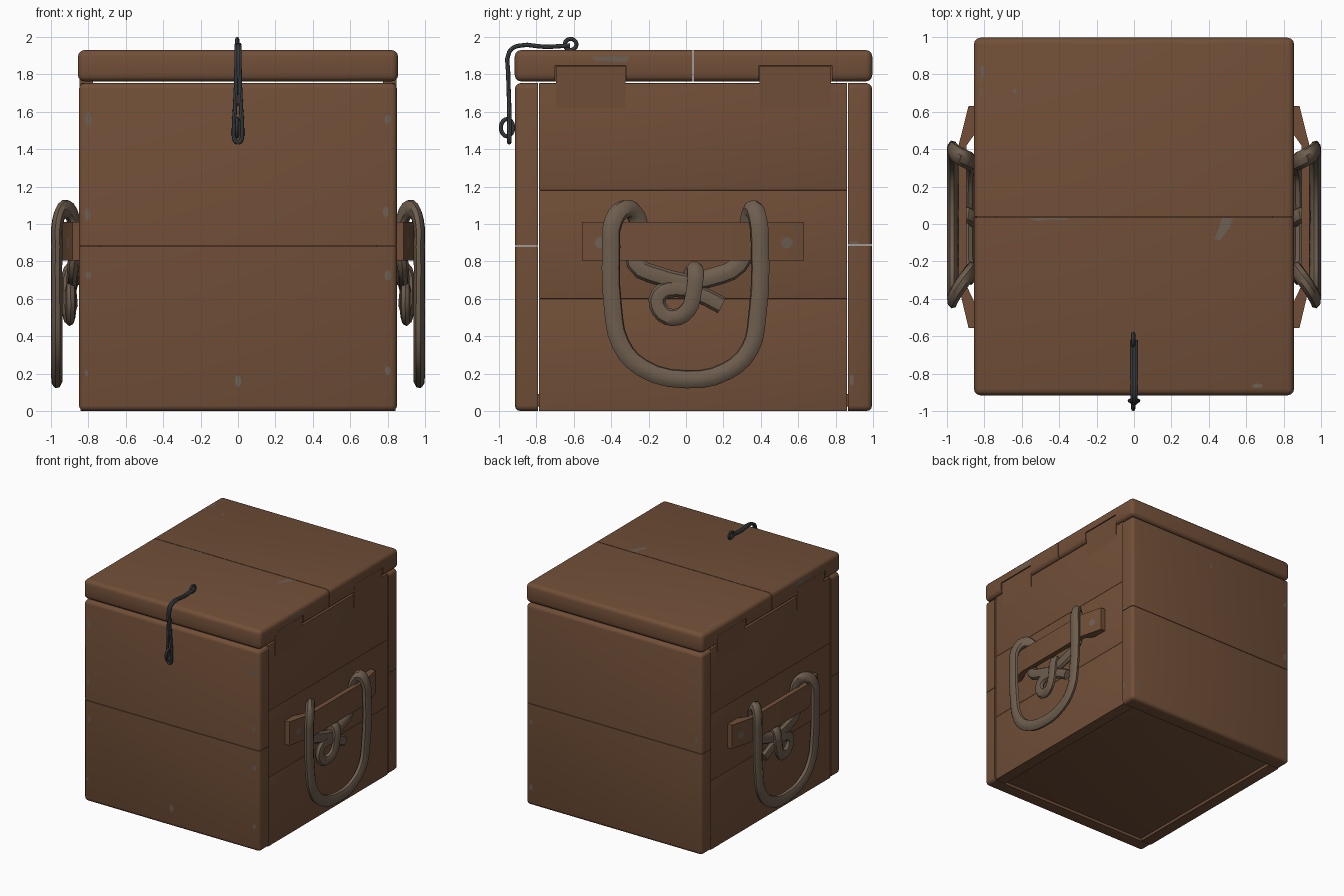
import bpy, bmesh, math
from mathutils import Vector, Matrix

if "Cube" in bpy.data.objects:
    bpy.data.objects.remove(bpy.data.objects["Cube"])


def material(name, rgb):
    m = bpy.data.materials.new(name)
    m.diffuse_color = (*rgb, 1)
    m.use_nodes = True
    m.node_tree.nodes["Principled BSDF"].inputs["Base Color"].default_value = m.diffuse_color
    return m


WOOD = material("brown wood", (0.165, 0.078, 0.039))
ROPE = material("tan rope", (0.155, 0.112, 0.076))
IRON = material("dark iron", (0.060, 0.068, 0.072))
CHIP = material("worn grey wood", (0.150, 0.115, 0.088))


def add_object(name, mesh, mat, mirror=False):
    mesh.materials.clear()
    mesh.materials.append(mat)
    ob = bpy.data.objects.new(name, mesh)
    bpy.context.collection.objects.link(ob)
    if mirror:
        mod = ob.modifiers.new("Mirror", 'MIRROR')
        mod.use_mirror_merge = False
    return ob


def from_bmesh(name, bm, mat, mirror=False):
    me = bpy.data.meshes.new(name)
    bm.to_mesh(me)
    bm.free()
    return add_object(name, me, mat, mirror)


def board(name, lo, hi, bevel, skip=None, cut=None, mirror=False):
    """Box with rounded edges; skip=(axis, value) keeps that face's edges sharp,
    cut=(axis, value, side) keeps only one side of a sawn board."""
    bm = bmesh.new()
    bmesh.ops.create_cube(bm, size=1)
    lo, hi = Vector(lo), Vector(hi)
    for v in bm.verts:
        v.co = Vector([(lo[i] + hi[i]) / 2 + v.co[i] * (hi[i] - lo[i]) for i in range(3)])
    edges = [e for e in bm.edges if not (
        skip and all(abs(v.co[skip[0]] - skip[1]) < 1e-4 for v in e.verts))]
    bmesh.ops.bevel(bm, geom=edges, offset=bevel, segments=3, profile=0.5, affect='EDGES')
    if cut:
        axis, value, side = cut
        co, no = Vector((0, 0, 0)), Vector((0, 0, 0))
        co[axis], no[axis] = value, side
        bmesh.ops.bisect_plane(bm, geom=bm.verts[:] + bm.edges[:] + bm.faces[:],
                               plane_co=co, plane_no=no, clear_inner=True)
        bmesh.ops.holes_fill(bm, edges=[e for e in bm.edges if e.is_boundary], sides=0)
    bmesh.ops.recalc_face_normals(bm, faces=bm.faces[:])
    return from_bmesh(name, bm, WOOD, mirror)


def prism(name, points, vec, mirror=True):
    bm = bmesh.new()
    f = bm.faces.new([bm.verts.new(p) for p in points])
    r = bmesh.ops.extrude_face_region(bm, geom=[f])
    bmesh.ops.translate(bm, vec=vec, verts=[g for g in r["geom"] if isinstance(g, bmesh.types.BMVert)])
    bmesh.ops.recalc_face_normals(bm, faces=bm.faces[:])
    return from_bmesh(name, bm, WOOD, mirror)


def tube(name, points, radius, mat, flat=1.0, cyclic=False, mirror=False, shift=0.0, res=3):
    """Smooth swept tube; flat squashes the section along x."""
    cu = bpy.data.curves.new(name, 'CURVE')
    cu.dimensions = '3D'
    cu.bevel_depth, cu.bevel_resolution, cu.resolution_u = radius, 2, res
    cu.use_fill_caps = True
    sp = cu.splines.new('BEZIER')
    sp.bezier_points.add(len(points) - 1)
    sp.use_cyclic_u = cyclic
    for bp, p in zip(sp.bezier_points, points):
        bp.co = (p[0] / flat, p[1], p[2])
        bp.handle_left_type = bp.handle_right_type = 'AUTO'
    tmp = bpy.data.objects.new("tmp", cu)
    bpy.context.collection.objects.link(tmp)
    dg = bpy.context.evaluated_depsgraph_get()
    me = bpy.data.meshes.new_from_object(tmp.evaluated_get(dg))
    bpy.data.objects.remove(tmp)
    me.transform(Matrix.Translation((shift, 0, 0)) @ Matrix.Diagonal((flat, 1, 1, 1)))
    me.name = name
    return add_object(name, me, mat, mirror)


# front and back walls, two boards each
for part, y0, y1, inner, seam in (("front", -0.915, -0.79, -0.79, 0.883),
                                  ("back", 0.866, 0.995, 0.866, 0.888)):
    for level, z, side in (("lower", seam - 0.002, -1), ("upper", seam + 0.002, 1)):
        board(f"{part}_{level}_board", (-0.85, y0, 0), (0.85, y1, 1.753), 0.03,
              skip=(1, inner), cut=(2, z, side))

# side walls, three boards each
for i, (z0, z1) in enumerate(((0.0, 0.6), (0.6, 1.18), (1.18, 1.753))):
    board(f"side_board_{i + 1}", (0.74, -0.786, z0), (0.842, 0.862, z1), 0.003, mirror=True)

# recessed bottom
board("bottom_panel", (-0.76, -0.8, 0.025), (0.76, 0.88, 0.09), 0.003)

# lid boards with notches for the side tabs
TABS = ((-0.70, -0.32), (0.39, 0.78))
for part, y, side, (t0, t1) in (("front", 0.036, -1, TABS[0]), ("back", 0.041, 1, TABS[1])):
    lid = board(f"lid_{part}_board", (-0.856, -0.916, 1.762), (0.856, 0.996, 1.93), 0.035,
                cut=(1, y, side))
    cutters = []
    for sx in (-1, 1):
        xs = sorted((sx * 0.77, sx * 1.0))
        c = board("notch_cutter", (xs[0], t0, 1.6), (xs[1], t1, 1.847), 0.002)
        c.hide_render = True
        mod = lid.modifiers.new("Notch", 'BOOLEAN')
        mod.operation, mod.solver, mod.object = 'DIFFERENCE', 'EXACT', c
        cutters.append(c)
    me = bpy.data.meshes.new_from_object(lid.evaluated_get(bpy.context.evaluated_depsgraph_get()))
    lid.modifiers.clear()
    lid.data = me
    for c in cutters:
        bpy.data.objects.remove(c)
    # tab rising from the side wall into the notch
    prism(f"side_tab_{part}", [(0.775, t0 + 0.004, 1.4), (0.835, t0 + 0.004, 1.45),
                               (0.851, t0 + 0.004, 1.842), (0.775, t0 + 0.004, 1.842)],
          (0, t1 - t0 - 0.008, 0))

# handle bars: tapered blocks with a hollow behind for the rope
prism("handle_bar", [(0.838, -0.555, 0.805), (0.885, -0.555, 0.805), (0.938, -0.33, 0.805),
                     (0.938, 0.42, 0.805), (0.885, 0.63, 0.805), (0.838, 0.63, 0.805),
                     (0.838, 0.50, 0.805), (0.895, 0.42, 0.805), (0.895, -0.33, 0.805),
                     (0.838, -0.45, 0.805)], (0, 0, 0.207))

# rope handle loop, running behind the bar into the knot
tube("rope_handle", [
    (0.885, 0.02, 0.68), (0.885, -0.14, 0.72), (0.88, -0.27, 0.79), (0.87, -0.25, 0.95),
    (0.885, -0.27, 1.05), (0.93, -0.33, 1.08), (0.965, -0.39, 1.01), (0.969, -0.40, 0.88),
    (0.969, -0.39, 0.55), (0.969, -0.35, 0.36), (0.969, -0.24, 0.235), (0.969, 0, 0.17),
    (0.969, 0.22, 0.215), (0.969, 0.34, 0.33), (0.969, 0.38, 0.50), (0.969, 0.395, 0.90),
    (0.962, 0.385, 1.02), (0.925, 0.36, 1.08), (0.885, 0.34, 1.03), (0.87, 0.33, 0.93),
    (0.88, 0.28, 0.78), (0.885, 0.14, 0.715), (0.885, 0.02, 0.69)],
    0.05, ROPE, flat=0.62, mirror=True)
# knot with a short tail
tube("rope_knot", [
    (0.885, 0.19, 0.565), (0.89, 0.08, 0.62), (0.895, -0.05, 0.655), (0.895, -0.145, 0.62),
    (0.895, -0.14, 0.54), (0.90, -0.07, 0.50), (0.915, 0.01, 0.54), (0.92, 0.04, 0.63),
    (0.91, 0.05, 0.74), (0.875, 0.04, 0.75), (0.87, 0.02, 0.68)],
    0.046, ROPE, flat=0.62, mirror=True)

# wire latch: doubled wire hook with an eye on the lid and a staple on the front
tube("latch_hook", [
    (0.007, -0.62, 1.955), (0.008, -0.75, 1.947), (0.008, -0.90, 1.952), (0.008, -0.945, 1.92),
    (0.009, -0.950, 1.80), (0.016, -0.945, 1.62), (0.022, -0.945, 1.50),
    (0.015, -0.945, 1.445), (0.0, -0.945, 1.435)], 0.0115, IRON, mirror=True)
for name, cy, cz, ry, rz in (("latch_eye", -0.617, 1.96, 0.031, 0.029),
                             ("latch_staple", -0.957, 1.515, 0.032, 0.046)):
    ring = [(0, cy + ry * math.cos(a), cz + rz * math.sin(a))
            for a in (math.tau * k / 8 for k in range(8))]
    tube(name, ring, 0.011, IRON, cyclic=True, shift=-0.004)


# worn patches: thin flat plates on the faces
def patches(name, place, shapes, mirror=False):
    bm = bmesh.new()
    for pts in shapes:
        bm.faces.new([bm.verts.new(place(u, v)) for u, v in pts])
    return from_bmesh(name, bm, CHIP, mirror)


def oval(u, v, ru, rv):
    return [(u + ru * math.cos(math.tau * k / 9), v + rv * math.sin(math.tau * k / 9))
            for k in range(9)]


patches("front_chips", lambda u, v: (u, -0.917, v), [
    oval(-0.80, 1.56, 0.017, 0.04), oval(-0.805, 1.05, 0.015, 0.035), oval(-0.80, 0.725, 0.015, 0.022),
    oval(-0.81, 0.2, 0.01, 0.016), oval(0, 0.16, 0.018, 0.032), oval(0.80, 1.56, 0.018, 0.025),
    oval(0.79, 1.065, 0.017, 0.028), oval(0.80, 0.725, 0.018, 0.028), oval(0.80, 0.215, 0.015, 0.025)])
patches("back_chips", lambda u, v: (-u, 0.997, v), [
    oval(0, 1.58, 0.015, 0.025), oval(0.80, 1.5, 0.015, 0.02), oval(0.80, 1.0, 0.016, 0.03),
    oval(-0.80, 0.73, 0.015, 0.02), oval(-0.80, 0.16, 0.015, 0.025)])
patches("lid_chips", lambda u, v: (u, v, 1.932), [
    [(-0.82, 0.74), (-0.80, 0.80), (-0.80, 0.84), (-0.82, 0.85)],
    [(-0.82, 0.68), (-0.812, 0.73), (-0.82, 0.73)],
    oval(-0.64, 0.71, 0.012, 0.012), oval(0.66, -0.865, 0.03, 0.012),
    [(0.43, -0.08), (0.46, -0.09), (0.51, -0.02), (0.53, 0.033), (0.47, 0.033), (0.455, -0.02)],
    [(-0.57, 0.033), (-0.52, 0.015), (-0.45, 0.025), (-0.38, 0.02), (-0.34, 0.033)]])
patches("lid_side_chips", lambda u, v: (0.858, u, v), [
    [(-0.49, 1.875), (-0.32, 1.865), (-0.30, 1.895), (-0.51, 1.895)]], mirror=True)
patches("side_chips", lambda u, v: (0.852, u, v), [
    oval(0.885, 0.165, 0.012, 0.03), oval(0.90, 0.90, 0.025, 0.008)], mirror=True)
patches("handle_bar_nail_back", lambda u, v: (0.910 - (u - 0.54) * 0.252, u, v),
        [oval(0.54, 0.90, 0.032, 0.032)], mirror=True)
patches("handle_bar_nail_front", lambda u, v: (0.909 + (u + 0.46) * 0.236, u, v),
        [oval(-0.46, 0.90, 0.028, 0.032)], mirror=True)

# smooth shading with crisp edges
bpy.ops.object.select_all(action='DESELECT')
for ob in bpy.context.collection.objects:
    ob.select_set(True)
    bpy.context.view_layer.objects.active = ob
bpy.ops.object.shade_smooth_by_angle(angle=math.radians(40))
